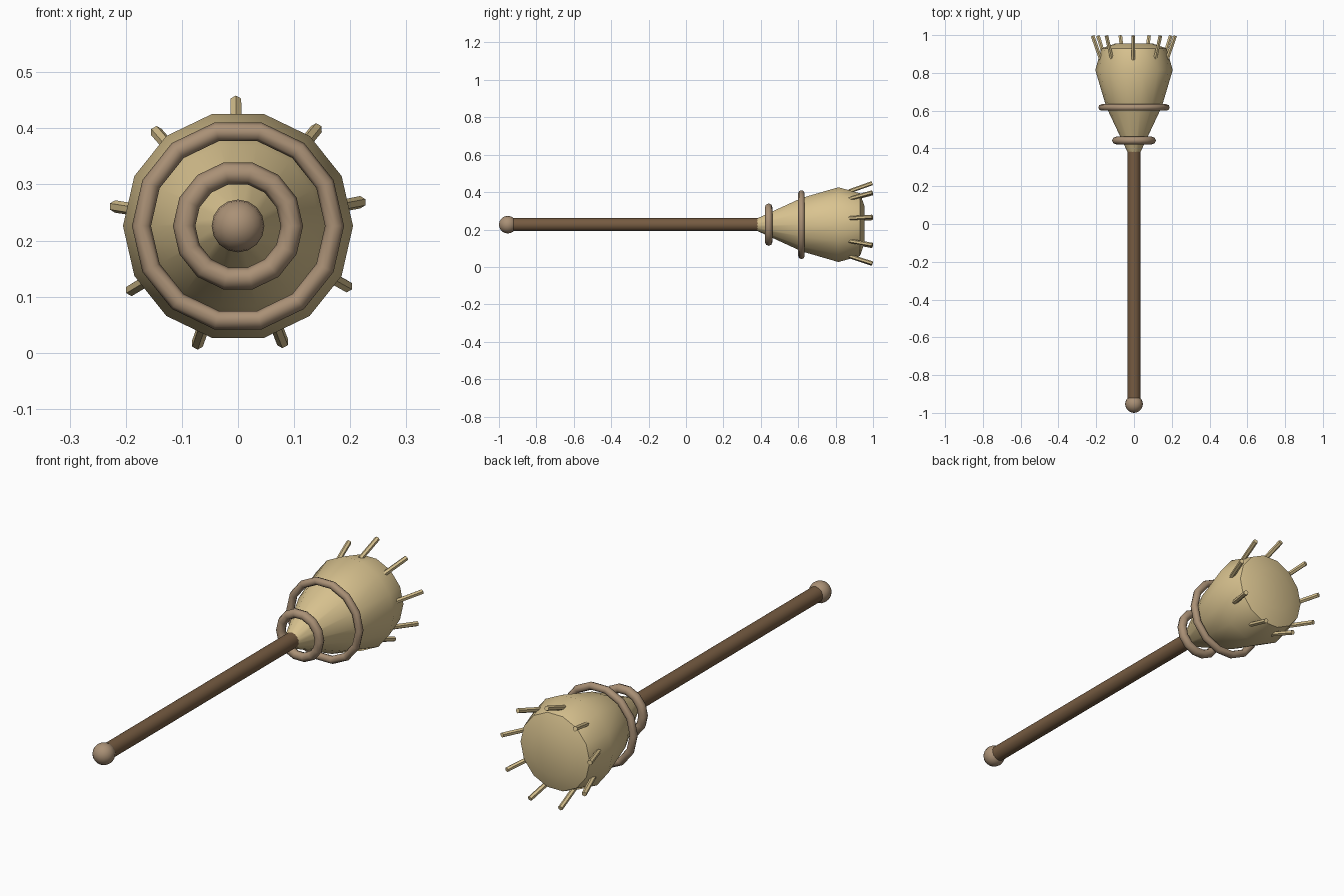
import bpy, math
from mathutils import Vector, Matrix

if "Cube" in bpy.data.objects:
    bpy.data.objects.remove(bpy.data.objects["Cube"])

AXIS_Z = 0.226
SIDES = 14
ALONG_Y = (-math.pi / 2, 0, 0)  # turns local +z to world +y


def material(name, rgb):
    m = bpy.data.materials.new(name)
    m.use_nodes = True
    m.diffuse_color = (*rgb, 1)
    m.node_tree.nodes["Principled BSDF"].inputs["Base Color"].default_value = (*rgb, 1)
    return m


wood = material("dark_wood", (0.18, 0.105, 0.053))
cord = material("tan_cord", (0.40, 0.28, 0.18))
straw = material("straw", (0.70, 0.55, 0.28))


def finish(name, mat, angle=50):
    ob = bpy.context.object
    ob.name = name
    ob.data.materials.append(mat)
    bpy.ops.object.shade_smooth_by_angle(angle=math.radians(angle))
    return ob


# Handle with a round knob on its end
bpy.ops.mesh.primitive_cylinder_add(vertices=SIDES, radius=0.035, depth=1.4,
                                    location=(0, -0.25, AXIS_Z), rotation=ALONG_Y)
finish("handle", wood)
bpy.ops.mesh.primitive_uv_sphere_add(segments=16, ring_count=10, radius=0.047,
                                     location=(0, -0.953, AXIS_Z), rotation=ALONG_Y)
finish("end_knob", cord)

# Brush head, turned from a profile of (y, radius)
profile = [(0.38, 0.034), (0.62, 0.147), (0.815, 0.205), (0.93, 0.172), (0.955, 0.1)]
verts = [(r * math.cos(a), y, AXIS_Z + r * math.sin(a))
         for y, r in profile
         for a in (2 * math.pi * i / SIDES for i in range(SIDES))]
faces = [(k * SIDES + i, (k + 1) * SIDES + i,
          (k + 1) * SIDES + (i + 1) % SIDES, k * SIDES + (i + 1) % SIDES)
         for k in range(len(profile) - 1) for i in range(SIDES)]
faces.append(list(range(SIDES)))
faces.append(list(range(len(verts) - 1, len(verts) - SIDES - 1, -1)))
mesh = bpy.data.meshes.new("brush_head")
mesh.from_pydata(verts, [], faces)
head = bpy.data.objects.new("brush_head", mesh)
bpy.context.collection.objects.link(head)
bpy.ops.object.select_all(action="DESELECT")
head.select_set(True)
bpy.context.view_layer.objects.active = head
finish("brush_head", straw, 40)

# Binding rings
for name, y, major, tube in (("front_binding", 0.442, 0.096, 0.02),
                             ("rear_binding", 0.617, 0.172, 0.017)):
    bpy.ops.mesh.primitive_torus_add(major_segments=SIDES, minor_segments=8,
                                     major_radius=major, minor_radius=tube,
                                     location=(0, y, AXIS_Z), rotation=ALONG_Y)
    finish(name, cord)

# Loose bristles splayed around the rim
for i in range(9):
    a = math.radians(91 + 40 * i)
    out = Vector((math.cos(a), 0, math.sin(a)))
    centre = Vector((0, 0, AXIS_Z))
    start = centre + out * 0.178 + Vector((0, 0.872, 0))
    end = centre + out * 0.222 + Vector((0, 0.996, 0))
    d = end - start
    bpy.ops.mesh.primitive_cylinder_add(vertices=6, radius=0.011, depth=d.length,
                                        location=(start + end) / 2,
                                        rotation=d.to_track_quat("Z", "Y").to_euler())
    finish(f"bristle_{i + 1}", straw, 30)
